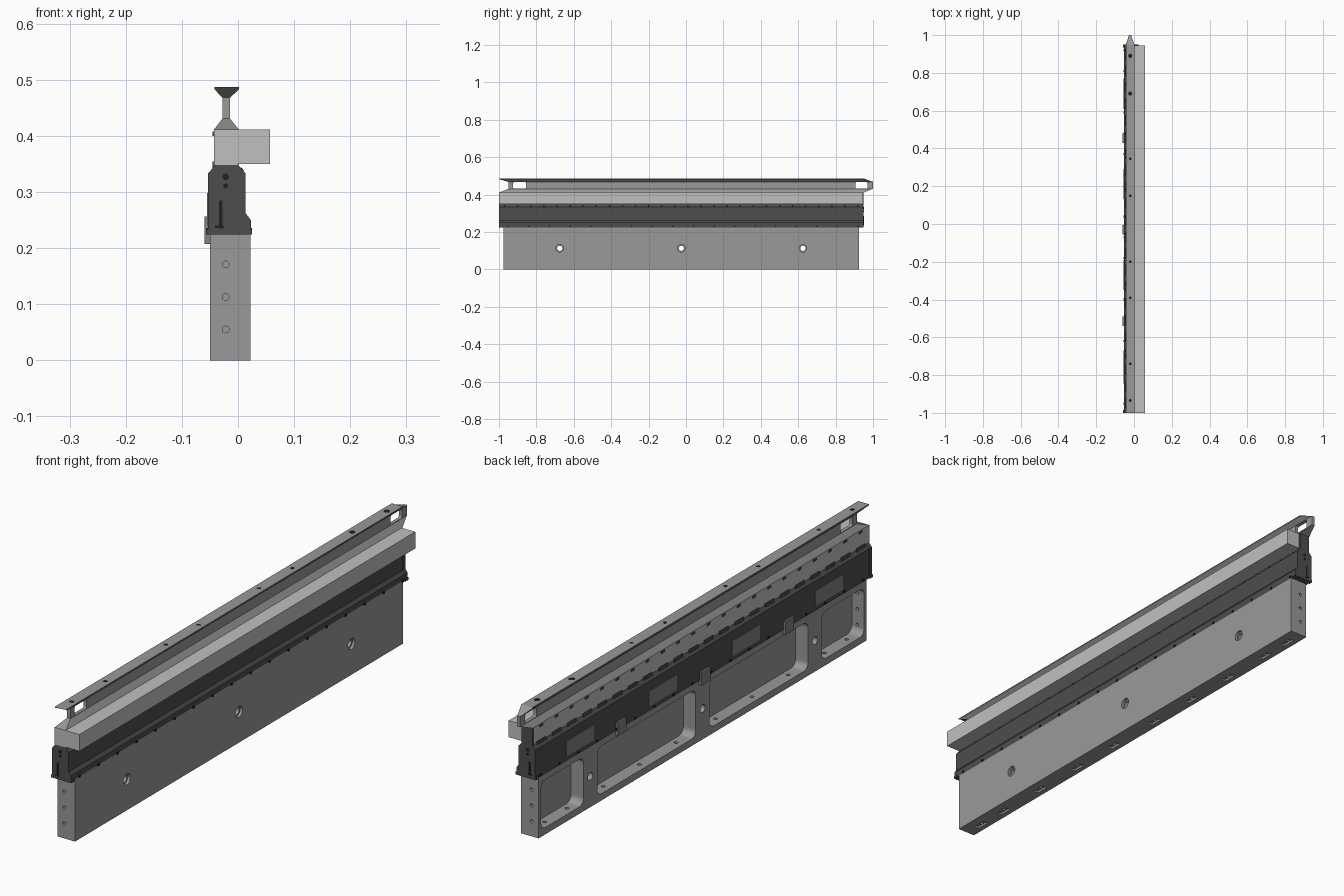
import bpy, bmesh, math
from mathutils import Matrix, Vector

cube = bpy.data.objects.get("Cube")
if cube:
    bpy.data.objects.remove(cube, do_unlink=True)


def material(name, v):
    m = bpy.data.materials.new(name)
    m.use_nodes = True
    m.diffuse_color = (v, v, v, 1)
    m.node_tree.nodes["Principled BSDF"].inputs["Base Color"].default_value = (v, v, v, 1)
    return m


PANEL = material("mid grey", 0.32)
LIGHT = material("light grey", 0.53)
DARK = material("charcoal", 0.075)
PLATE = material("slate grey", 0.22)
BLACK = material("near black", 0.015)


def finish(name, bm, mat):
    bmesh.ops.recalc_face_normals(bm, faces=bm.faces)
    me = bpy.data.meshes.new(name)
    bm.to_mesh(me)
    bm.free()
    ob = bpy.data.objects.new(name, me)
    bpy.context.collection.objects.link(ob)
    me.materials.append(mat)
    return ob


def add_box(bm, x0, x1, y0, y1, z0, z1, round_x=0):
    """Box from its limits; round_x rounds the four edges along x."""
    mat = Matrix.Translation(((x0 + x1) / 2, (y0 + y1) / 2, (z0 + z1) / 2)) @ \
        Matrix.Diagonal((x1 - x0, y1 - y0, z1 - z0, 1))
    vs = bmesh.ops.create_cube(bm, size=1, matrix=mat)["verts"]
    if round_x:
        es = {e for v in vs for e in v.link_edges
              if abs(e.verts[0].co.x - e.verts[1].co.x) > 1e-5}
        bmesh.ops.bevel(bm, geom=list(es), offset=round_x, segments=5,
                        profile=0.5, affect='EDGES')


def add_rod(bm, centre, axis, r, depth, r2=None, seg=16):
    """Cylinder or cone along an axis, centred on a point."""
    rot = Vector((0, 0, 1)).rotation_difference(Vector(axis)).to_matrix().to_4x4()
    bmesh.ops.create_cone(bm, cap_ends=True, segments=seg, radius1=r,
                          radius2=r if r2 is None else r2, depth=depth,
                          matrix=Matrix.Translation(centre) @ rot)


def add_prism(bm, profile, ends):
    """Extrude an x-z profile along y; ends gives (y0, y1) for each point."""
    a = [bm.verts.new((x, e[0], z)) for (x, z), e in zip(profile, ends)]
    b = [bm.verts.new((x, e[1], z)) for (x, z), e in zip(profile, ends)]
    bm.faces.new(a)
    bm.faces.new(b)
    n = len(a)
    for i in range(n):
        j = (i + 1) % n
        bm.faces.new((a[i], a[j], b[j], b[i]))


def cut(ob, bm):
    cutter = finish("cutter", bm, PANEL)
    cutter.hide_render = True
    mod = ob.modifiers.new("cut", 'BOOLEAN')
    mod.object, mod.operation, mod.solver = cutter, 'DIFFERENCE', 'EXACT'
    bpy.context.view_layer.objects.active = ob
    bpy.ops.object.modifier_apply(modifier=mod.name)
    bpy.data.objects.remove(cutter, do_unlink=True)


CX = -0.022                       # centre line of the panel and rail
RIBS = (-0.675, -0.025, 0.625)    # ribs between the pockets

# Main panel with four rounded pockets on the right side
bm = bmesh.new()
add_box(bm, -0.05, 0.022, -0.975, 0.925, 0, 0.23)
panel = finish("main_panel", bm, PANEL)
pockets = ((-0.96, -0.715), (-0.635, -0.065), (0.015, 0.585), (0.665, 0.91))
bm = bmesh.new()
for y0, y1 in pockets:
    add_box(bm, -0.08, 0.0, y0, y1, 0.025, 0.2, 0.025)
cut(panel, bm)
# Through holes in the ribs, end walls and bottom wall
slots = [-0.9, -0.77, -0.56, -0.35, -0.14, 0.09, 0.3, 0.51, 0.72, 0.85]
bm = bmesh.new()
for y in RIBS:
    add_rod(bm, (CX, y, 0.113), (1, 0, 0), 0.014, 0.2, seg=24)
for y in (-0.9675, 0.9175):
    for z in (0.055, 0.113, 0.171):
        add_rod(bm, (CX, y, z), (0, 1, 0), 0.006, 0.03)
for y in slots:
    add_rod(bm, (CX, y, 0.012), (0, 0, 1), 0.007, 0.04)
cut(panel, bm)
# Counterbores and recessed slots below
bm = bmesh.new()
for y in RIBS:
    add_rod(bm, (0.022, y, 0.113), (1, 0, 0), 0.02, 0.02, seg=24)
for y in slots:
    add_box(bm, CX - 0.009, CX + 0.009, y - 0.025, y + 0.025, -0.01, 0.008)
cut(panel, bm)

# Dark cover clamped over the panel top
cover = [(-0.04, 0.348), (-0.053, 0.333), (-0.053, 0.225), (0.022, 0.225),
         (0.022, 0.25), (0.013, 0.262), (0.013, 0.333), (0.0, 0.348)]
bm = bmesh.new()
add_prism(bm, cover, [(-0.995, 0.945)] * 8)
finish("cover", bm, DARK)
# End caps, slightly larger, with a lip at the bottom
bm = bmesh.new()
cap = [(CX + (x - CX) * 1.02, z) for x, z in cover]
for y0, y1 in ((-1.0, -0.985), (0.935, 0.95)):
    add_prism(bm, cap, [(y0, y1)] * 8)
    add_box(bm, -0.057, 0.025, y0, y1, 0.224, 0.234)
add_box(bm, -0.043, 0.001, 0.94, 0.95, 0.34, 0.411)
finish("end_caps", bm, DARK)

# Openings and slots drawn on the end caps
bm = bmesh.new()
for y in (-1.0, 0.95):
    add_rod(bm, (CX, y, 0.327), (0, 1, 0), 0.006, 0.002)
    add_rod(bm, (CX, y, 0.311), (0, 1, 0), 0.0045, 0.002)
    add_box(bm, -0.034, -0.028, y - 0.001, y + 0.001, 0.235, 0.285)
    add_box(bm, -0.041, -0.025, y - 0.001, y + 0.001, 0.236, 0.24)
finish("end_cap_openings", bm, BLACK)

# Bolt heads along the cover
bm = bmesh.new()
for i in range(18):
    y = -0.95 + i * 0.11
    add_rod(bm, (0.022, y, 0.231), (1, 0, 0), 0.005, 0.006, seg=8)
    add_rod(bm, (-0.053, y, 0.231), (1, 0, 0), 0.005, 0.006, seg=8)
for i in range(28):
    add_rod(bm, (0.007, -0.97 + i * 0.07, 0.34), (0.75, 0, 0.66), 0.004, 0.003, seg=8)
finish("cover_bolts", bm, BLACK)

# Flat label plates and hanging clips on the right side
bm = bmesh.new()
for y in (0.69, 0.212, -0.27, -0.75):
    add_box(bm, -0.055, -0.052, y - 0.08, y + 0.08, 0.242, 0.298)
finish("side_plates", bm, PLATE)
bm = bmesh.new()
for y in (0.455, -0.03, -0.515):
    add_box(bm, -0.06, -0.05, y - 0.025, y + 0.025, 0.207, 0.256)
finish("side_clips", bm, PLATE)

# Light beam with the ledge towards the left side
bm = bmesh.new()
add_box(bm, -0.043, 0.0, -1.0, 0.945, 0.348, 0.411)
add_box(bm, 0.0, 0.057, -1.0, 0.945, 0.35, 0.411)
finish("ledge_beam", bm, LIGHT)
bm = bmesh.new()
for i in range(22):
    y = 0.9 - i * 0.088
    add_box(bm, -0.0455, -0.043, y - 0.009, y + 0.009, 0.400, 0.408)
    add_box(bm, -0.0455, -0.038, y - 0.026, y + 0.026, 0.340, 0.354)
finish("beam_teeth", bm, DARK)

# Top rail: foot, web and flange, notched at the front and nosed at the back
NOSE, SHORT = (-0.95, 0.998), (-1.0, 0.95)
bm = bmesh.new()
add_prism(bm, [(-0.043, 0.411), (0.002, 0.411), (-0.0145, 0.431), (-0.0275, 0.431)],
          [SHORT, SHORT, NOSE, NOSE])
finish("rail_foot", bm, PANEL)
bm = bmesh.new()
add_prism(bm, [(-0.0275, 0.468), (-0.0145, 0.468), (0.002, 0.483), (0.002, 0.487),
               (-0.042, 0.487), (-0.042, 0.483)], [NOSE, NOSE] + [SHORT] * 4)
finish("rail_flange", bm, PANEL)
bm = bmesh.new()
add_box(bm, -0.0275, -0.0145, -0.95, 1.0, 0.43, 0.469)
web = finish("rail_web", bm, PANEL)
bm = bmesh.new()
for y0, y1 in ((-0.925, -0.855), (0.905, 0.97)):
    add_box(bm, -0.06, 0.03, y0, y1, 0.4325, 0.4665, 0.006)
cut(web, bm)

# Holes along the rail top
bm = bmesh.new()
for y, r in ((0.89, 0.011), (0.69, 0.011), (0.345, 0.007), (0.15, 0.007),
             (-0.2, 0.007), (-0.39, 0.007), (-0.74, 0.007), (-0.935, 0.008)):
    add_rod(bm, (-0.02, y, 0.487), (0, 0, 1), r, 0.001)
finish("rail_holes", bm, BLACK)
